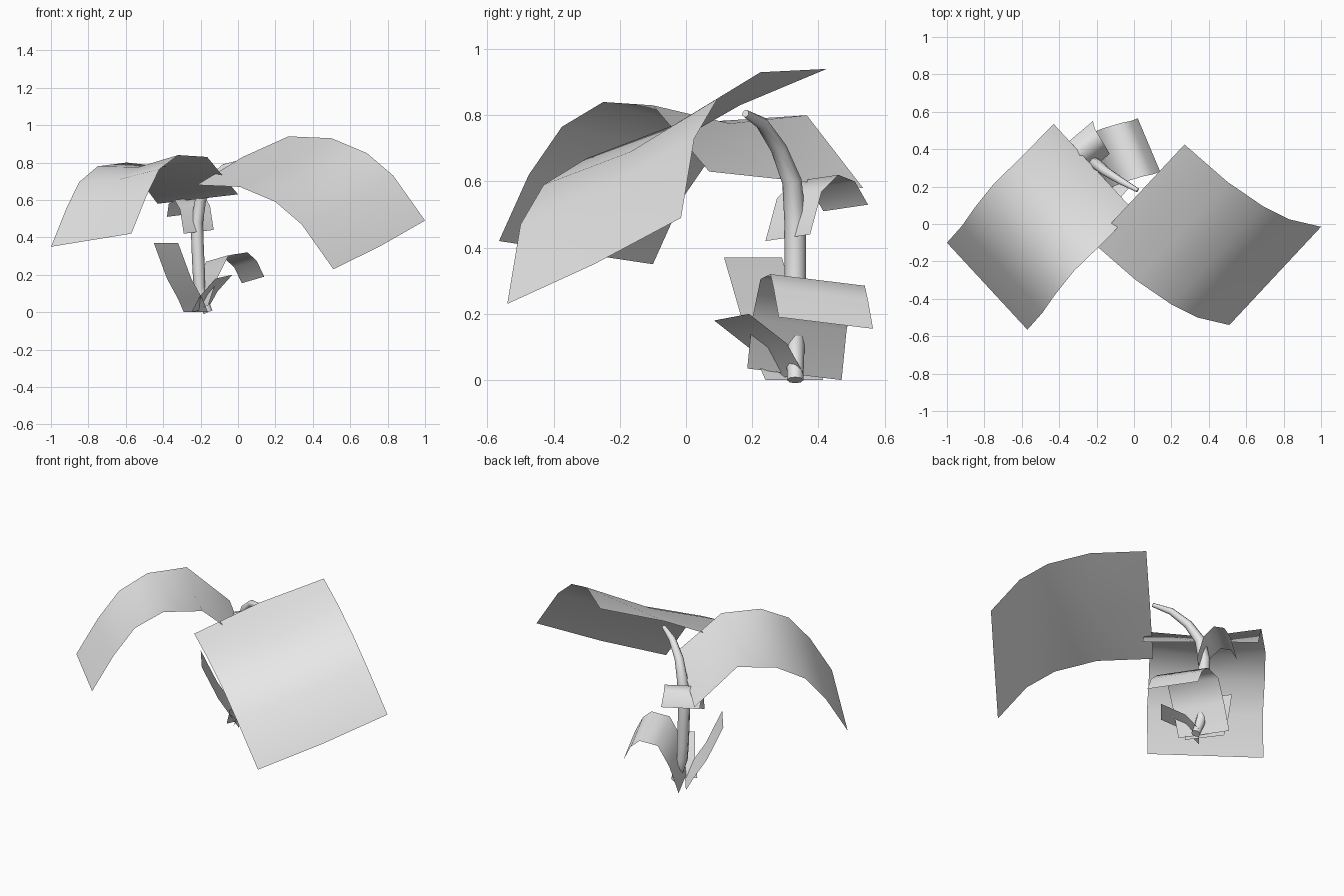
import bpy
import bmesh
from mathutils import Vector

cube = bpy.data.objects.get("Cube")
if cube:
    bpy.data.objects.remove(cube, do_unlink=True)

GREY = (0.8, 0.8, 0.8, 1.0)
material = bpy.data.materials.new("pale_grey")
material.use_nodes = True
material.diffuse_color = GREY
material.node_tree.nodes["Principled BSDF"].inputs["Base Color"].default_value = GREY


def make_leaf(name, edge, across, sag=None, lift=None):
    """Sweep a bent edge sideways into a thin sheet.

    sag lowers the middle of each fold, lift raises its far end.
    """
    flat = [0] * len(edge)
    bm = bmesh.new()
    folds = []
    for point, drop, rise in zip(edge, sag or flat, lift or flat):
        near = Vector(point)
        far = near + Vector(across) + Vector((0, 0, rise))
        middle = (near + far) / 2 - Vector((0, 0, drop))
        folds.append([bm.verts.new(co) for co in (near, middle, far)])
    for a, b in zip(folds, folds[1:]):
        for i in range(2):
            face = bm.faces.new((a[i], b[i], b[i + 1], a[i + 1]))
            face.smooth = True
    # Turn the sheet so its outer side faces up
    bm.normal_update()
    if sum(face.normal.z * face.calc_area() for face in bm.faces) < 0:
        bmesh.ops.reverse_faces(bm, faces=bm.faces[:])
    mesh = bpy.data.meshes.new(name)
    bm.to_mesh(mesh)
    bm.free()
    mesh.materials.append(material)
    leaf = bpy.data.objects.new(name, mesh)
    bpy.context.collection.objects.link(leaf)


def make_stem(name, path, thickness):
    """Tapered round stalk; each path point carries its own radius factor."""
    curve = bpy.data.curves.new(name, "CURVE")
    curve.dimensions = "3D"
    curve.bevel_depth = thickness
    curve.bevel_resolution = 2
    curve.use_fill_caps = True
    spline = curve.splines.new("POLY")
    spline.points.add(len(path) - 1)
    for point, (x, y, z, taper) in zip(spline.points, path):
        point.co = (x, y, z, 1)
        point.radius = taper
    spline.use_smooth = True
    curve.materials.append(material)
    stem = bpy.data.objects.new(name, curve)
    bpy.context.collection.objects.link(stem)


# Two large drooping leaves at the top
make_leaf(
    "large_left_leaf",
    [(-.22, -.1, .68), (.01, -.3, .67), (.2, -.43, .59), (.34, -.5, .47), (.51, -.54, .23)],
    (.49, .525, .26),
    sag=(-.02, .03, .03, .02, .01))
make_leaf(
    "large_right_leaf",
    [(-.57, -.565, .42), (-.49, -.475, .62), (-.42, -.375, .765),
     (-.32, -.25, .84), (-.165, -.1, .83), (0, .07, .63)],
    (-.43, .465, -.05),
    sag=(0, .01, .02, .035, .04, 0),
    lift=(-.02, -.02, -.02, -.01, .02, 0))

# Small arched leaf hanging on the back of the stem
make_leaf(
    "small_upper_leaf",
    [(-.22, .55, .53), (-.21, .51, .6), (-.18, .46, .62), (-.15, .41, .57), (-.13, .375, .44)],
    (-.16, -.135, -.02))

# Young leaves growing from the base
make_leaf(
    "base_arched_leaf",
    [(-.28, .47, 0), (-.23, .485, .15), (-.17, .51, .27),
     (-.07, .54, .285), (-.02, .55, .24), (.02, .565, .155)],
    (.12, -.285, .035))
make_leaf(
    "base_upright_leaf",
    [(-.32, .115, .37), (-.25, .17, .18), (-.19, .21, .07), (-.16, .24, 0)],
    (-.13, .175, 0))
make_leaf(
    "base_front_leaf",
    [(-.12, .085, .18), (-.2, .2, .09), (-.25, .25, 0)],
    (.09, .105, .02))

# Bent main stem, its foot passing through the arched leaf
make_stem(
    "main_stem",
    [(-.16, .33, 0, .75), (-.185, .33, .06, .8), (-.207, .33, .13, .9), (-.21, .33, .22, 1),
     (-.215, .33, .33, 1), (-.22, .33, .48, 1), (-.2, .32, .6, .9), (-.15, .28, .7, .75),
     (-.07, .23, .775, .6), (.02, .18, .805, .35)],
    .033)
